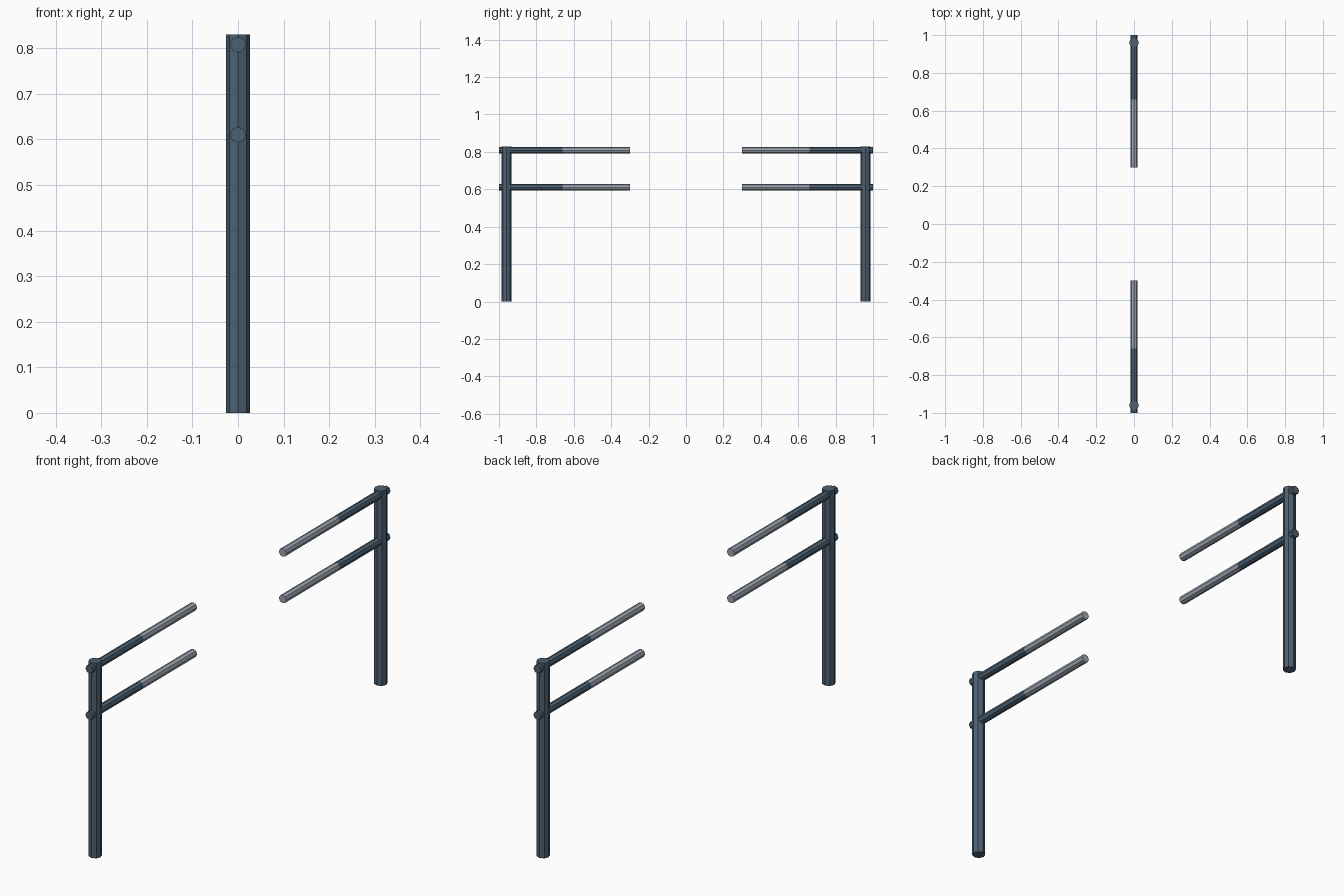
import bpy, math
from mathutils import Matrix

if "Cube" in bpy.data.objects:
    bpy.data.objects.remove(bpy.data.objects["Cube"])

def material(name, rgb):
    m = bpy.data.materials.new(name)
    m.diffuse_color = (*rgb, 1)
    m.use_nodes = True
    m.node_tree.nodes["Principled BSDF"].inputs["Base Color"].default_value = m.diffuse_color
    return m

steel = material("dark_blue_steel", (0.075, 0.12, 0.17))
light = material("light_grey_metal", (0.33, 0.37, 0.44))

def tube(name, radius, length, loc, rot, mat):
    bpy.ops.mesh.primitive_cylinder_add(vertices=8, radius=radius, depth=length,
                                        location=loc, rotation=rot)
    ob = bpy.context.object
    ob.name = name
    ob.data.materials.append(mat)
    return ob

POST_Y, POST_H = 0.96, 0.83
ALONG_Y = (math.pi / 2, 0, 0)

for side, s in (("front", -1), ("back", 1)):
    # upright post
    tube(f"{side}_post", 0.026, POST_H, (0, s * POST_Y, POST_H / 2), (0, 0, 0), steel)
    # two rails, each a dark outer half and a light inner half
    for level, z in (("upper", 0.808), ("lower", 0.61)):
        for part, a, b, mat in (("rail", 0.66, 1.0, steel), ("rail_end", 0.30, 0.66, light)):
            tube(f"{side}_{level}_{part}", 0.0175, b - a,
                 (0, s * (a + b) / 2, z), ALONG_Y, mat)
